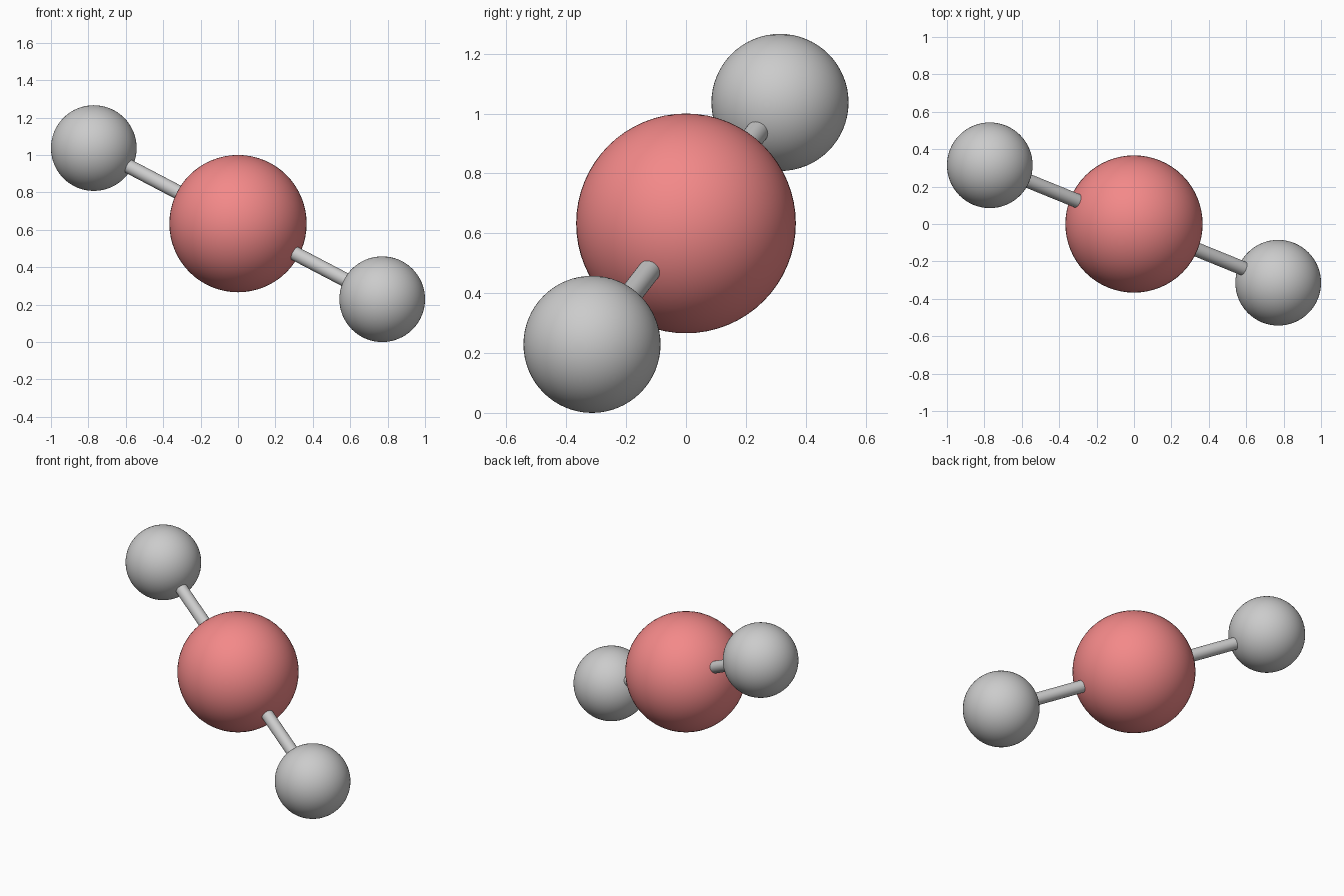
import bpy
from mathutils import Vector

if "Cube" in bpy.data.objects:
    bpy.data.objects.remove(bpy.data.objects["Cube"])

CENTRE = Vector((0, 0, 0.633))
OFFSET = Vector((0.771, -0.314, -0.404))

red = bpy.data.materials.new("red")
red.diffuse_color = (0.9, 0.25, 0.25, 1)
red.use_nodes = True
red.node_tree.nodes["Principled BSDF"].inputs["Base Color"].default_value = red.diffuse_color


def finish(name):
    obj = bpy.context.object
    obj.name = name
    bpy.ops.object.shade_smooth_by_angle()
    return obj


def ball(name, loc, radius):
    bpy.ops.mesh.primitive_uv_sphere_add(segments=64, ring_count=32, radius=radius, location=loc)
    return finish(name)


def rod(name, a, b, radius):
    d = b - a
    bpy.ops.mesh.primitive_cylinder_add(vertices=32, radius=radius, depth=d.length,
                                        location=(a + b) / 2,
                                        rotation=d.to_track_quat('Z', 'Y').to_euler())
    return finish(name)


# Large central ball
ball("centre_ball", CENTRE, 0.367).data.materials.append(red)

# Two opposite outer balls, each joined to the centre by a rod
for side, sign in (("right", 1), ("left", -1)):
    end = CENTRE + OFFSET * sign
    ball(side + "_ball", end, 0.229)
    rod(side + "_rod", CENTRE, end, 0.038)
